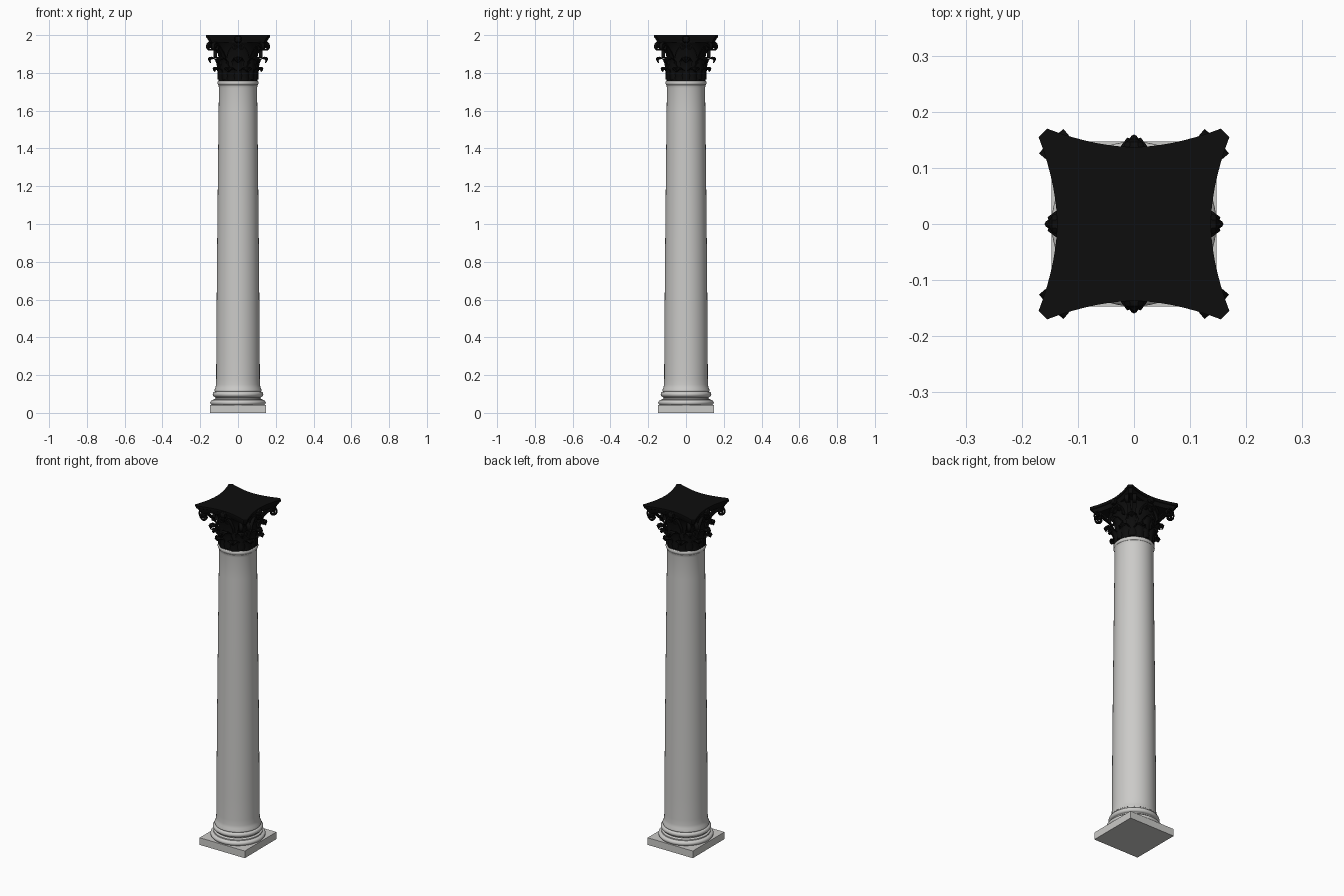
import bpy, bmesh, math
from math import sin, cos, pi, radians

if "Cube" in bpy.data.objects:
    bpy.data.objects.remove(bpy.data.objects["Cube"])


def mat(name, c):
    m = bpy.data.materials.new(name)
    m.diffuse_color = (*c, 1)
    m.use_nodes = True
    m.node_tree.nodes["Principled BSDF"].inputs["Base Color"].default_value = m.diffuse_color
    return m


STONE = mat("pale_stone", (0.6, 0.595, 0.58))
BLACK = mat("black_capital", (0.004, 0.004, 0.004))


def finish(name, bm, m, angle=35):
    bmesh.ops.recalc_face_normals(bm, faces=bm.faces)
    me = bpy.data.meshes.new(name)
    bm.to_mesh(me)
    bm.free()
    ob = bpy.data.objects.new(name, me)
    bpy.context.collection.objects.link(ob)
    me.materials.append(m)
    bpy.ops.object.select_all(action='DESELECT')
    ob.select_set(True)
    bpy.context.view_layer.objects.active = ob
    bpy.ops.object.shade_smooth_by_angle(angle=radians(angle))
    return ob


def loft(bm, rings, closed=True, caps=True):
    """Join rings of points with quads."""
    vs = [[bm.verts.new(p) for p in r] for r in rings]
    n = len(vs[0])
    for a, b in zip(vs, vs[1:]):
        for i in range(n if closed else n - 1):
            j = (i + 1) % n
            bm.faces.new((a[i], a[j], b[j], b[i]))
    if caps:
        bm.faces.new(vs[0])
        bm.faces.new(vs[-1])


def lathe(name, prof, m, n=64):
    bm = bmesh.new()
    loft(bm, [[(r * cos(2 * pi * i / n), r * sin(2 * pi * i / n), z) for i in range(n)] for r, z in prof])
    return finish(name, bm, m)


def bulge(r, z0, z1, depth, n=8):
    """Half-round moulding profile, depth < 0 gives a hollow."""
    return [(r + depth * sin(pi * i / n), z0 + (z1 - z0) * (0.5 - 0.5 * cos(pi * i / n))) for i in range(n + 1)]


# square plinth
bm = bmesh.new()
bmesh.ops.create_cube(bm, size=1)
for v in bm.verts:
    v.co = (v.co.x * 0.294, v.co.y * 0.294, (v.co.z + 0.5) * 0.042)
finish("plinth", bm, STONE)

# round base mouldings
lathe("base_mouldings", bulge(0.131, 0.040, 0.068, 0.016) + [(0.130, 0.073)]
      + bulge(0.126, 0.073, 0.084, -0.007) + [(0.124, 0.085)]
      + bulge(0.122, 0.085, 0.112, 0.012) + [(0.124, 0.116), (0.124, 0.122)], STONE)

# tapering shaft with flared foot and neck ring
shaft = [(0.125, 0.118), (0.124, 0.124), (0.119, 0.135), (0.1165, 0.15), (0.1155, 0.18)]
for i in range(1, 13):
    t = i / 12
    shaft.append((0.1155 - 0.0145 * t ** 1.3, 0.18 + 1.54 * t))
shaft += [(0.103, 1.732), (0.105, 1.737)] + bulge(0.1045, 1.738, 1.757, 0.004)
lathe("shaft", shaft, STONE)

# bell core of capital
lathe("capital_bell", [(0.100, 1.752), (0.100, 1.80), (0.101, 1.86), (0.107, 1.91),
                       (0.118, 1.945), (0.130, 1.962), (0.130, 1.97)], BLACK, 48)


# concave-sided abacus
def abacus_ring(s, z, n=14):
    side = []
    for i in range(n + 1):
        u = -1 + 2 * i / n
        side.append((0.155 * u, -(0.137 + 0.033 * abs(u) ** 1.8)))
    pts = []
    for k in range(4):
        c, d = cos(k * pi / 2), sin(k * pi / 2)
        pts += [(s * (c * x - d * y), s * (d * x + c * y), z) for x, y in side]
    return pts


bm = bmesh.new()
loft(bm, [abacus_ring(s, z) for s, z in ((0.90, 1.962), (0.92, 1.972), (0.955, 1.980),
                                         (0.96, 1.984), (0.985, 1.986), (1, 1.991), (1, 2.0))])
finish("abacus", bm, BLACK)


# acanthus leaf: lobed strip rising along the bell and curling outward
def leaf(bm, ang, path, width):
    rings = []
    n = len(path)
    for i, (r, z) in enumerate(path):
        t = i / (n - 1)
        w = width * (1 - 0.93 * max(0, (t - 0.45) / 0.55) ** 1.7) * (1 if i % 2 else 0.84)
        front, back = [], []
        for j in range(-3, 4):
            u = j / 3
            a = ang + u * w / r
            rr = r + 0.005 * (1 - abs(u)) - (0.004 if abs(j) == 2 else 0)
            zz = z - 0.010 * u * u * t
            front.append((rr * cos(a), rr * sin(a), zz))
            q = rr - 0.006
            back.append((q * cos(a), q * sin(a), zz - (0.005 if t > 0.6 else 0)))
        rings.append(front + back[::-1])
    loft(bm, rings)


def leaf_path(r0, z0, z1, tip):
    h, d = z1 - z0, tip - r0
    return [(r0 + d * a, z0 + h * b) for a, b in (
        (0, 0), (0, .2), (.02, .38), (.05, .54), (.12, .70), (.22, .82),
        (.40, .93), (.62, 1.0), (.84, .98), (.95, .91), (.90, .83))]


for name, off, z0, z1, tip, w in (("lower_leaves", pi / 8, 1.757, 1.832, 0.142, 0.036),
                                  ("upper_leaves", 0, 1.765, 1.886, 0.157, 0.036)):
    bm = bmesh.new()
    for k in range(8):
        leaf(bm, off + k * pi / 4, leaf_path(0.103, z0, z1, tip), w)
    finish(name, bm, BLACK, 30)


# scrolls: ribbons that rise and coil up in a vertical plane
def scroll(bm, origin, ang, foot, centre, rad, half, turns=1.4):
    path = [(foot[0] + (centre[0] - foot[0]) * t ** 1.5, foot[1] + (centre[1] + rad - foot[1]) * t ** 0.8)
            for t in (0, .2, .4, .6, .8)]
    n = 20
    for i in range(n + 1):
        a = pi / 2 - i / n * turns * 2 * pi
        r = rad * (1 - 0.78 * i / n)
        path.append((centre[0] + r * cos(a), centre[1] + r * sin(a)))
    rings = []
    for i, (x, z) in enumerate(path):
        x0, z0 = path[max(i - 1, 0)]
        x1, z1 = path[min(i + 1, len(path) - 1)]
        ln = math.hypot(x1 - x0, z1 - z0)
        nx, nz = -(z1 - z0) / ln * 0.003, (x1 - x0) / ln * 0.003
        ring = []
        for s, v in ((1, -half), (1, half), (-1, half), (-1, -half)):
            p = x + s * nx
            ring.append((origin[0] + p * cos(ang) - v * sin(ang),
                         origin[1] + p * sin(ang) + v * cos(ang), z + s * nz))
        rings.append(ring)
    loft(bm, rings)


bm = bmesh.new()
for k in range(4):
    a = pi / 4 + k * pi / 2
    for da in (-0.10, 0.10):
        scroll(bm, (0, 0), a + da, (0.108, 1.85), (0.187, 1.938), 0.024, 0.010)
finish("corner_scrolls", bm, BLACK)

bm = bmesh.new()
for k in range(4):
    a = k * pi / 2
    for s in (-1, 1):
        # inner scrolls run sideways, meeting near the middle of each face
        o = (0.121 * cos(a) - s * 0.058 * sin(a), 0.121 * sin(a) + s * 0.058 * cos(a))
        scroll(bm, o, a - s * pi / 2, (0, 1.88), (0.038, 1.938), 0.017, 0.009)
finish("inner_scrolls", bm, BLACK)

# small flower in the middle of each abacus side
bm = bmesh.new()
for k in range(4):
    a = k * pi / 2
    rings = []
    for r, s in ((0.120, 0.016), (0.136, 0.021), (0.146, 0.017), (0.151, 0.006)):
        ring = []
        for i in range(16):
            b = 2 * pi * i / 16
            q = s * (1 if i % 4 else 0.8)
            v, z = q * cos(b), 1.978 + q * sin(b)
            ring.append((r * cos(a) - v * sin(a), r * sin(a) + v * cos(a), min(z, 1.998)))
        rings.append(ring)
    loft(bm, rings)
finish("abacus_flowers", bm, BLACK)
